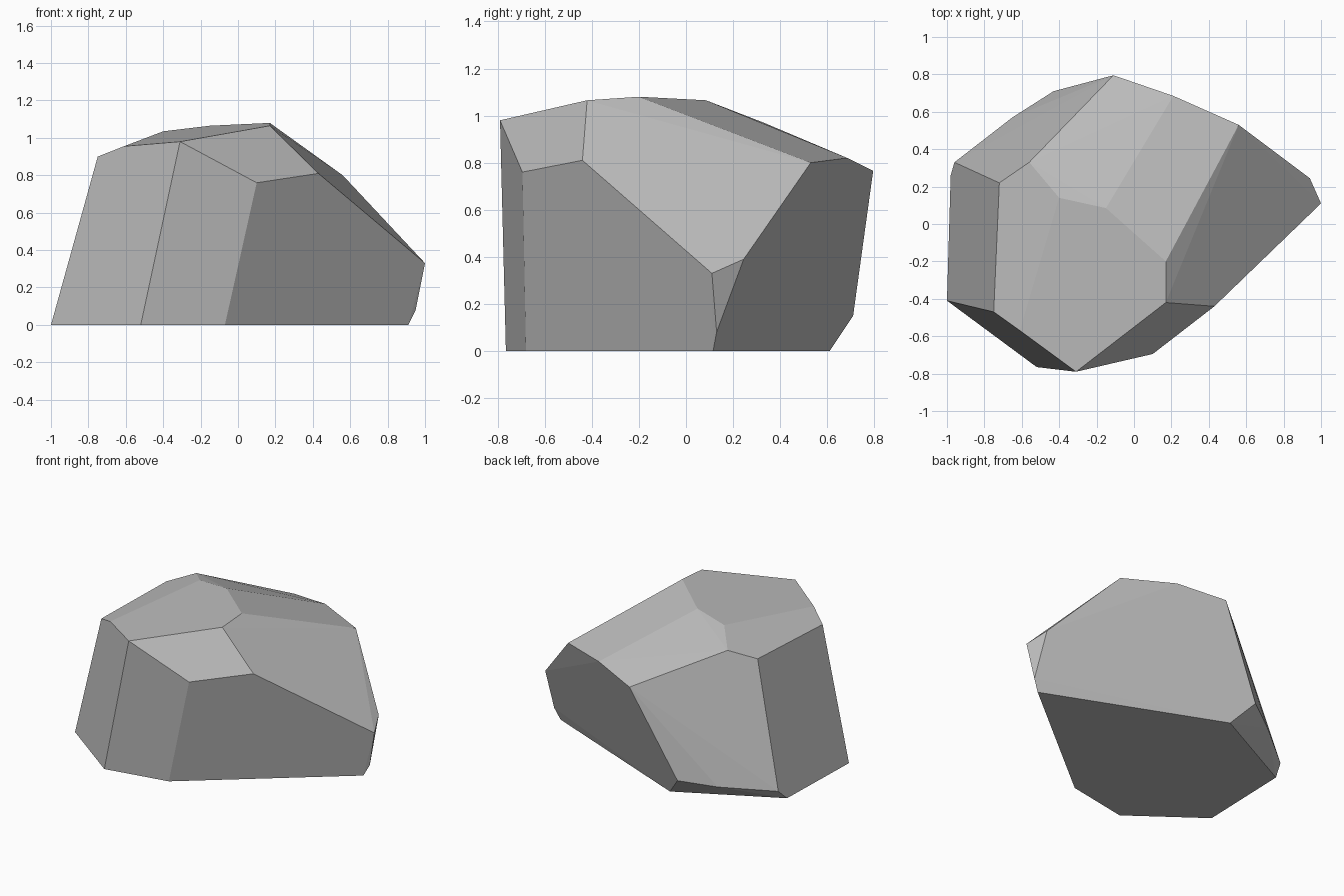
import bpy
import bmesh
import math

# Remove the default cube only
default_cube = bpy.data.objects.get("Cube")
if default_cube:
    bpy.data.objects.remove(default_cube, do_unlink=True)


def make_material(name, color):
    material = bpy.data.materials.new(name)
    material.use_nodes = True
    material.diffuse_color = color
    shader = next(n for n in material.node_tree.nodes if n.type == "BSDF_PRINCIPLED")
    shader.inputs["Base Color"].default_value = color
    shader.inputs["Roughness"].default_value = 0.9
    return material


def make_hull(name, corner_groups, material):
    """Wrap a chiselled convex stone around the corners and merge flat facets."""
    bm = bmesh.new()
    for group in corner_groups:
        for corner in group:
            bm.verts.new(corner)
    result = bmesh.ops.convex_hull(bm, input=list(bm.verts))
    loose = {v for v in result["geom_interior"] + result["geom_unused"]
             if isinstance(v, bmesh.types.BMVert)}
    bmesh.ops.delete(bm, geom=list(loose), context="VERTS")
    bmesh.ops.dissolve_limit(bm, angle_limit=math.radians(2),
                             verts=list(bm.verts), edges=list(bm.edges))
    bmesh.ops.recalc_face_normals(bm, faces=list(bm.faces))
    mesh = bpy.data.meshes.new(name)
    bm.to_mesh(mesh)
    bm.free()
    mesh.materials.append(material)
    stone = bpy.data.objects.new(name, mesh)
    bpy.context.scene.collection.objects.link(stone)
    return stone


# Flat underside resting on the ground
underside = [(-1, -.41, 0), (-.52, -.765, 0), (-.07, -.68, 0),
             (.91, .115, 0), (-.3, .61, 0), (-.98, .26, 0)]

# Chipped lower rim at the back and the pointed end
lower_rim = [(-.96, .33, .07), (-.65, .57, .11), (-.43, .71, .15),
             (.95, .13, .08), (1, .11, .33), (.94, .245, .39)]

# Shoulder corners where the walls meet the sloping upper facets
shoulder = [(.1, -.695, .76), (.43, -.44, .81), (.56, .53, .8),
            (.21, .685, .82), (-.11, .795, .765)]

# Crown corners around the gently tilted top
crown = [(-.31, -.79, .98), (.17, -.42, 1.065), (.17, -.2, 1.08),
         (-.15, .085, 1.065), (-.4, .14, 1.035), (-.56, .33, .97),
         (-.72, .22, .91), (-.75, -.47, .9), (-.61, -.57, .955)]

stone_grey = make_material("stone grey", (.5, .5, .5, 1))
make_hull("boulder", [underside, lower_rim, shoulder, crown], stone_grey)
